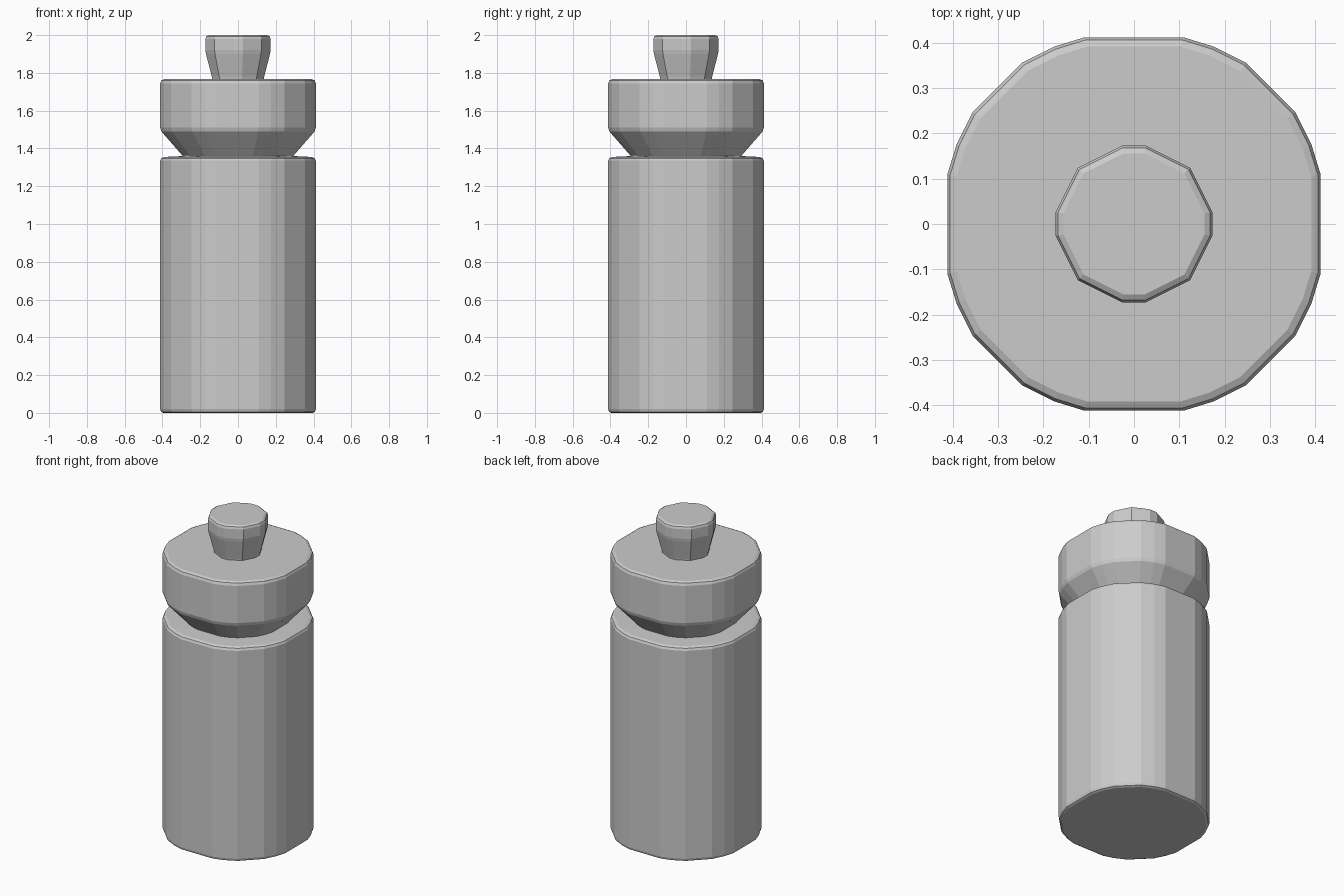
import bpy
import bmesh
from mathutils import Matrix, Vector

cube = bpy.data.objects.get("Cube")
if cube:
    bpy.data.objects.remove(cube, do_unlink=True)

grey = bpy.data.materials.new("plain grey")
grey.use_nodes = True
grey.diffuse_color = (0.6, 0.6, 0.6, 1)
grey.node_tree.nodes["Principled BSDF"].inputs["Base Color"].default_value = grey.diffuse_color


def outline(half_quarter):
    """Mirror an eighth of an outline over the diagonal, then turn it four times."""
    quarter = half_quarter + [(y, x) for x, y in reversed(half_quarter) if x != y]
    return [Matrix.Rotation(turn * 1.5707963, 3, "Z") @ Vector((x, y, 0))
            for turn in range(4) for x, y in quarter]


def loft(name, section, profile):
    """Stack scaled copies of a section; profile holds (scale, height) pairs."""
    bm = bmesh.new()
    rings = [[bm.verts.new((p.x * s, p.y * s, z)) for p in section] for s, z in profile]
    count = len(section)
    for low, high in zip(rings, rings[1:]):
        for i in range(count):
            j = (i + 1) % count
            bm.faces.new((low[i], low[j], high[j], high[i]))
    bm.faces.new(list(reversed(rings[0])))
    bm.faces.new(rings[-1])
    mesh = bpy.data.meshes.new(name)
    bm.to_mesh(mesh)
    bm.free()
    mesh.materials.append(grey)
    obj = bpy.data.objects.new(name, mesh)
    bpy.context.collection.objects.link(obj)
    return obj


# Sections: octagons with softened corners
wide = outline([(0.412, 0.11), (0.392, 0.175), (0.356, 0.247)])
narrow = outline([(0.173, 0.026), (0.124, 0.124)])

# Bottle body with bevelled rims
loft("bottle_body", wide,
     [(0.96, 0), (0.99, 0.006), (1, 0.02), (1, 1.335), (0.985, 1.348), (0.95, 1.355), (0.7, 1.36)])

# Screw cap with a tapered neck below
loft("bottle_cap", wide,
     [(0.7, 1.35), (0.72, 1.365), (0.985, 1.49), (1, 1.51), (1, 1.745), (0.985, 1.76), (0.95, 1.767)])

# Drinking spout, flared towards the top
loft("spout", narrow,
     [(0.78, 1.76), (0.8, 1.78), (0.98, 1.9), (1, 1.92), (1, 1.98), (0.97, 1.993), (0.9, 2)])
